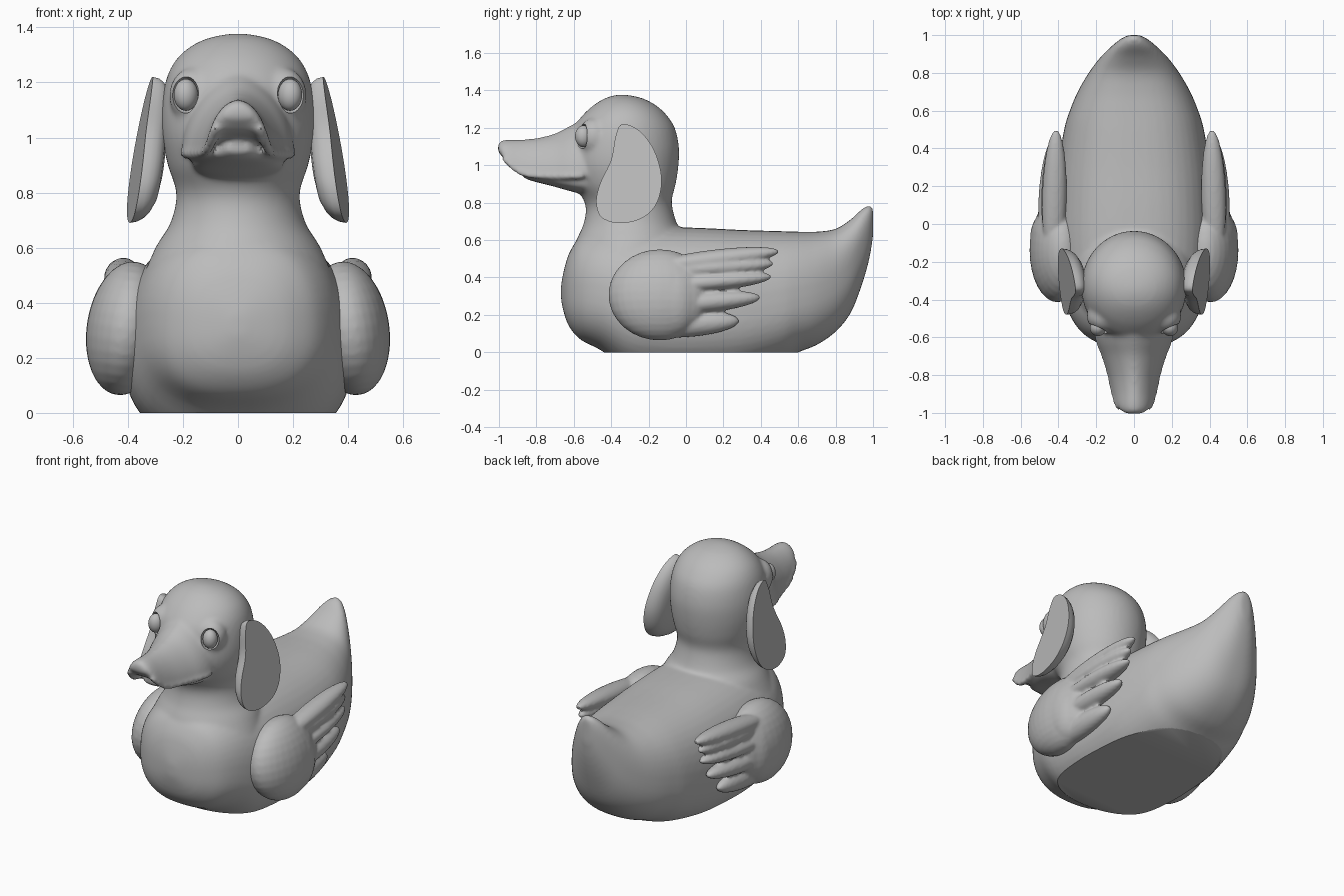
import bpy, bmesh, math
from mathutils import Vector, Matrix, Euler

if "Cube" in bpy.data.objects:
    bpy.data.objects.remove(bpy.data.objects["Cube"])

grey = bpy.data.materials.new("plain grey")
grey.use_nodes = True
grey.diffuse_color = (0.5, 0.5, 0.5, 1)
grey.node_tree.nodes["Principled BSDF"].inputs["Base Color"].default_value = (0.5, 0.5, 0.5, 1)


def spline(points, steps, closed=False):
    """Smooth curve through tuples of any length."""
    n, out = len(points), []
    pick = (lambda i: points[i % n]) if closed else (lambda i: points[max(0, min(n - 1, i))])
    for i in range(n if closed else n - 1):
        for k in range(steps):
            t = k / steps
            out.append([b + 0.5 * t * (c - a + t * (2 * a - 5 * b + 4 * c - d + t * (3 * (b - c) + d - a)))
                        for a, b, c, d in zip(pick(i - 1), pick(i), pick(i + 1), pick(i + 2))])
    return out if closed else out + [list(points[-1])]


def loft(bm, stations, axis, power=2.0, sides=48):
    """Stations are (position, low, middle, high, half width) along y or z."""
    rings = []
    for pos, low, mid, high, width in spline(stations, 4):
        ring = []
        for k in range(sides):
            a = 2 * math.pi * k / sides
            c, s = math.cos(a), math.sin(a)
            x = width * math.copysign(abs(c) ** (2 / power), c)
            v = mid + (high - mid if s > 0 else low - mid) * abs(s) ** (2 / power)
            ring.append(bm.verts.new((x, pos, v) if axis == "y" else (x, v, pos)))
        rings.append(ring)
    for r, q in zip(rings, rings[1:]):
        for k in range(sides):
            j = (k + 1) % sides
            bm.faces.new((r[k], r[j], q[j], q[k]))
    bm.faces.new(rings[0])
    bm.faces.new(rings[-1])


def ellipsoid(bm, loc, radii, rot=Euler(), segments=32):
    bmesh.ops.create_uvsphere(bm, u_segments=segments, v_segments=segments // 2, radius=1,
                              matrix=Matrix.LocRotScale(Vector(loc), rot, Vector(radii)))


def make_object(name, bm, side=1):
    bmesh.ops.scale(bm, vec=(side, 1, 1), verts=bm.verts)
    bmesh.ops.recalc_face_normals(bm, faces=bm.faces)
    mesh = bpy.data.meshes.new(name)
    bm.to_mesh(mesh)
    bm.free()
    obj = bpy.data.objects.new(name, mesh)
    bpy.context.collection.objects.link(obj)
    return obj


def bake(obj):
    dg = bpy.context.evaluated_depsgraph_get()
    mesh = bpy.data.meshes.new_from_object(obj.evaluated_get(dg))
    obj.modifiers.clear()
    obj.data = mesh


def fuse(obj, voxel, rounds):
    """Blend overlapping parts into one smooth skin."""
    m = obj.modifiers.new("fuse", "REMESH")
    m.mode, m.voxel_size = "VOXEL", voxel
    m = obj.modifiers.new("soften", "SMOOTH")
    m.factor, m.iterations = 0.5, rounds
    bake(obj)


def finish(obj, angle=40):
    obj.data.materials.clear()
    obj.data.materials.append(grey)
    bpy.ops.object.select_all(action="DESELECT")
    obj.select_set(True)
    bpy.context.view_layer.objects.active = obj
    bpy.ops.object.shade_smooth_by_angle(angle=math.radians(angle))


# Body with upturned tail
bm = bmesh.new()
trunk = [(-.668, .28, .36, .03), (-.65, .2, .45, .13), (-.62, .13, .54, .21), (-.56, .065, .62, .29),
         (-.45, .008, .66, .355), (-.3, -.1, .67, .4), (-.1, -.13, .67, .418), (.1, -.13, .664, .415),
         (.3, -.11, .654, .402), (.5, -.05, .648, .37), (.6, 0, .645, .34), (.7, .04, .645, .298),
         (.8, .11, .66, .24), (.88, .21, .71, .18), (.94, .36, .765, .12), (.98, .5, .785, .07),
         (1.0, .62, .77, .03)]
loft(bm, [(y, b, b + .45 * (t - b), t, w) for y, b, t, w in trunk], "y", 2.45)

# Neck and head
neck = [(.46, -.63, -.02, .36), (.6, -.585, 0, .3), (.68, -.55, -.045, .25), (.76, -.535, -.07, .226),
        (.82, -.55, -.075, .228), (.9, -.6, -.055, .255), (1.0, -.63, -.04, .275), (1.1, -.625, -.038, .278),
        (1.2, -.6, -.06, .264), (1.27, -.55, -.105, .234), (1.32, -.495, -.16, .187), (1.355, -.44, -.225, .125),
        (1.372, -.39, -.29, .06), (1.377, -.36, -.33, .02)]
loft(bm, [(z, f, (f + b) / 2, b, w) for z, f, b, w in neck], "z")

# Upper bill with an arched underside and a rounded lip
bill = [(-1.005, 1.07, 1.085, 1.115, .045), (-.985, 1.05, 1.06, 1.133, .075), (-.95, 1.02, 1.015, 1.138, .098),
        (-.88, 1.0, .96, 1.138, .118), (-.8, .985, .943, 1.145, .135), (-.7, .975, .94, 1.17, .165),
        (-.62, .965, .94, 1.21, .195), (-.54, .965, .94, 1.245, .205), (-.45, .97, .94, 1.2, .18)]
loft(bm, bill, "y", 1.75)
for y, low, mid, high, width in spline(bill, 10):
    if -.97 < y < -.56:
        for side in (1, -1):
            ellipsoid(bm, (side * (width - .01), y, mid), (.02, .02, .017), segments=12)

# Lower jaw
loft(bm, [(-.88, .945, .955, .985, .04), (-.85, .925, .945, .985, .07), (-.8, .91, .93, .985, .1),
          (-.72, .89, .92, .975, .135), (-.62, .862, .91, .97, .165), (-.5, .83, .91, .97, .17)], "y")

# Brows around the eyes
for side in (1, -1):
    ellipsoid(bm, (side * .168, -.498, 1.152), (.085, .075, .1), Euler((0, 0, side * .55)))
body = make_object("body", bm)
fuse(body, 0.012, 9)

# Flat base
bm = bmesh.new()
bm.from_mesh(body.data)
cut = bmesh.ops.bisect_plane(bm, geom=bm.verts[:] + bm.edges[:] + bm.faces[:], plane_co=(0, 0, 0),
                             plane_no=(0, 0, -1), clear_outer=True)
bmesh.ops.holes_fill(bm, edges=[e for e in cut["geom_cut"] if isinstance(e, bmesh.types.BMEdge)], sides=0)
bm.to_mesh(body.data)
bm.free()

# Eye sockets
bm = bmesh.new()
for side in (1, -1):
    ellipsoid(bm, (side * .192, -.555, 1.155), (.053, .05, .067), Euler((0, 0, side * .55)))
cutter = make_object("socket_cutter", bm)
cutter.hide_render = True
m = body.modifiers.new("carve", "BOOLEAN")
m.operation, m.solver, m.object = "DIFFERENCE", "EXACT", cutter
bake(body)
bpy.data.objects.remove(cutter)
finish(body)

# Ear outline seen from the side, and feathers as root, tip and half height
ear_outline = spline([(-.34, 1.22), (-.25, 1.185), (-.17, 1.08), (-.13, .93), (-.155, .8), (-.23, .72),
                      (-.35, .69), (-.45, .72), (-.48, .8), (-.46, .9), (-.4, 1.03), (-.375, 1.16)], 5, True)
feathers = [((-.22, .45), (.5, .54), .052), ((-.15, .43), (.47, .475), .05), ((-.15, .35), (.46, .405), .047),
            ((-.2, .24), (.4, .295), .055), ((-.26, .13), (.285, .17), .068)]


def ear(bm):
    """Flat slanted outer face with a padded inner side."""
    cy, cz = -.3, .92
    layers = [(s, 0) for s in (.4, .8)] + [(s, .09 * (1 - s ** 4) ** .5) for s in (1, .98, .93, .85, .7, .4)]
    rings = []
    for s, depth in layers:
        ring = []
        for y, z in ear_outline:
            y, z = cy + s * (y - cy), cz + s * (z - cz)
            x = .335 + .16 * (1.22 - z) + .12 * (y + .13)
            ring.append(bm.verts.new((x - depth, y, z)))
        rings.append(ring)
    n = len(ear_outline)
    for r, q in zip(rings, rings[1:]):
        for k in range(n):
            bm.faces.new((r[k], r[(k + 1) % n], q[(k + 1) % n], q[k]))
    bm.faces.new(rings[0])
    bm.faces.new(rings[-1])


def wing(bm):
    ellipsoid(bm, (.405, -.14, .307), (.145, .275, .245), Euler((0, -.15, 0)))
    ellipsoid(bm, (.415, -.07, .3), (.132, .16, .22), Euler((0, -.15, 0)))
    for (y0, z0), (y1, z1), height in feathers:
        root = Vector((.475 - .3 * abs(z0 - .3), y0, z0))
        tip = Vector((.425 - .05 * abs(z1 - .3), y1, z1))
        along = tip - root
        ellipsoid(bm, (root + tip) / 2, (.065, along.length / 2, height), along.to_track_quat("Y", "Z"))


def eye(bm):
    ellipsoid(bm, (.189, -.548, 1.155), (.043, .046, .058), Euler((0, 0, .55)))


# Paired parts
for side, label in ((1, "left"), (-1, "right")):
    for part, build in (("ear", ear), ("wing", wing), ("eye", eye)):
        bm = bmesh.new()
        build(bm)
        obj = make_object(label + "_" + part, bm, side)
        if part == "wing":
            fuse(obj, 0.01, 4)
        finish(obj)
